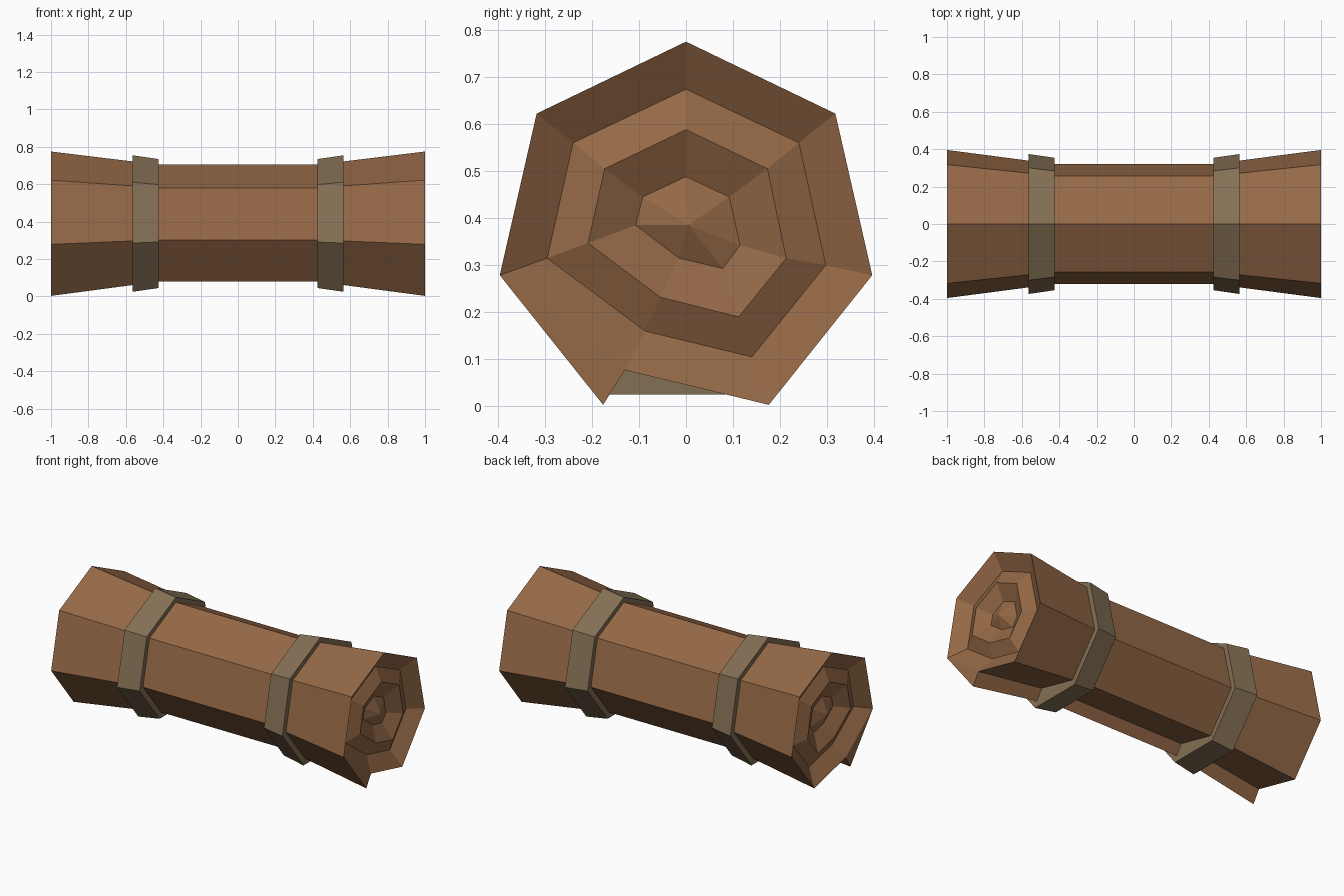
import bpy, bmesh, math

if "Cube" in bpy.data.objects:
    bpy.data.objects.remove(bpy.data.objects["Cube"])


def material(name, color):
    m = bpy.data.materials.new(name)
    m.diffuse_color = (*color, 1)
    m.use_nodes = True
    m.node_tree.nodes["Principled BSDF"].inputs["Base Color"].default_value = m.diffuse_color
    return m


def finish(name, bm, mat):
    bmesh.ops.recalc_face_normals(bm, faces=bm.faces)
    me = bpy.data.meshes.new(name)
    bm.to_mesh(me)
    bm.free()
    me.materials.append(mat)
    ob = bpy.data.objects.new(name, me)
    bpy.context.collection.objects.link(ob)
    return ob


def loop(bm, x, pts):
    return [bm.verts.new((x, y, z)) for y, z in pts]


def bridge(bm, a, b):
    n = len(a)
    for i in range(n):
        j = (i + 1) % n
        bm.faces.new((a[i], a[j], b[j], b[i]))


def heptagon(r, cz):
    return [(r * math.sin(math.tau * i / 7), cz + r * math.cos(math.tau * i / 7))
            for i in range(7)]


cloth = material("brown_cloth", (0.30, 0.14, 0.062))
leather = material("strap_leather", (0.23, 0.16, 0.09))

# Rolled cloth: heptagon with a tucked corner and a loose flap tip (last point)
CZ, R = 0.369, 0.406


def roll_section(r, cz):
    pts = heptagon(r, cz)
    tip = pts[4]
    k = r / R
    tuck = (-0.13 * k, cz - 0.292 * k)
    return pts[:4] + [tuck, tip] + pts[5:]


# Spiral folds on the ends: depth, then seven (y, z) points clockwise from the top
folds = [
    (0.06, [(0, .674), (.24, .56), (.297, .30), (.14, .105),
            (-.087, .16), (-.295, .315), (-.24, .56)]),
    (0.02, [(0, .588), (.173, .505), (.213, .315), (.112, .19),
            (-.055, .232), (-.208, .347), (-.173, .505)]),
    (0.07, [(0, .488), (.092, .445), (.115, .342), (.078, .293),
            (-.015, .315), (-.107, .385), (-.092, .445)]),
]

bm = bmesh.new()
sections = [(-1, R, CZ), (-0.425, 0.329, 0.376), (0.425, 0.329, 0.376), (1, R, CZ)]
rings = [loop(bm, x, roll_section(r, cz)) for x, r, cz in sections]
for a, b in zip(rings, rings[1:]):
    bridge(bm, a, b)
for side, rim in ((-1, rings[0]), (1, rings[-1])):
    bm.faces.new((rim[4], rim[5], rim[6]))      # end of the loose flap
    prev = rim[:5] + rim[6:]
    for depth, pts in folds:
        cur = loop(bm, side * (1 - depth), pts)
        bridge(bm, prev, cur)
        prev = cur
    tip = bm.verts.new((side * 0.97, 0.005, 0.385))
    for i in range(7):
        bm.faces.new((prev[i], prev[(i + 1) % 7], tip))
finish("bedroll", bm, cloth)

# Straps: tapered heptagonal bands
for side, name in ((-1, "left_strap"), (1, "right_strap")):
    bm = bmesh.new()
    band = [(0.425, 0.26, 0.372), (0.425, 0.363, 0.372),
            (0.565, 0.384, 0.371), (0.565, 0.26, 0.371)]
    loops = [loop(bm, side * x, heptagon(r, cz)) for x, r, cz in band]
    for i in range(4):
        bridge(bm, loops[i], loops[(i + 1) % 4])
    finish(name, bm, leather)
